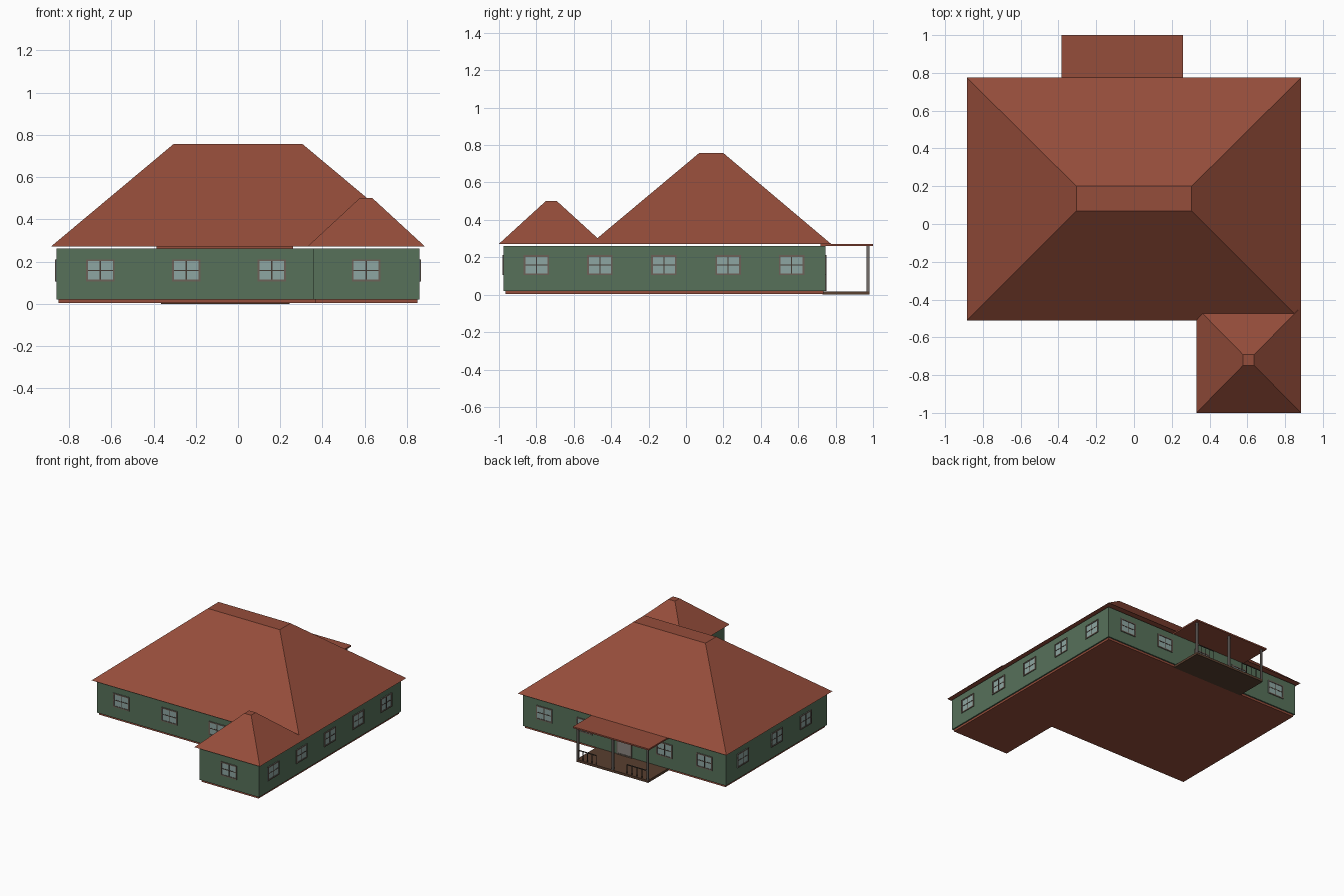
import bpy, bmesh, math
from mathutils import Vector

if "Cube" in bpy.data.objects:
    bpy.data.objects.remove(bpy.data.objects["Cube"])


def mat(name, rgb):
    m = bpy.data.materials.new(name)
    m.diffuse_color = (*rgb, 1)
    m.use_nodes = True
    m.node_tree.nodes["Principled BSDF"].inputs["Base Color"].default_value = m.diffuse_color
    return m


ROOF = mat("red roof", (0.30, 0.074, 0.043))
WALL = mat("green wall", (0.095, 0.165, 0.102))
GLASS = mat("pale glass", (0.27, 0.38, 0.36))
FRAME = mat("taupe frame", (0.15, 0.12, 0.095))
BAR = mat("dark bar", (0.06, 0.045, 0.035))
DECK = mat("brown deck", (0.10, 0.05, 0.028))
POST = mat("grey post", (0.17, 0.15, 0.14))
DOOR = mat("grey door", (0.26, 0.24, 0.22))


def finish(bm, name, mats):
    bmesh.ops.recalc_face_normals(bm, faces=bm.faces)
    me = bpy.data.meshes.new(name)
    bm.to_mesh(me)
    bm.free()
    for m in mats:
        me.materials.append(m)
    ob = bpy.data.objects.new(name, me)
    bpy.context.collection.objects.link(ob)
    return ob


def add_box(bm, x0, x1, y0, y1, z0, z1, mi=0):
    vs = bmesh.ops.create_cube(bm, size=1)["verts"]
    for v in vs:
        v.co = Vector((x0 if v.co.x < 0 else x1, y0 if v.co.y < 0 else y1, z0 if v.co.z < 0 else z1))
    for f in {f for v in vs for f in v.link_faces}:
        f.material_index = mi


def box(name, m, *dims):
    bm = bmesh.new()
    add_box(bm, *dims)
    return finish(bm, name, [m])


def l_prism(name, m, inset, z0, z1):
    """Prism on the L-shaped house plan."""
    i = inset
    pts = [(-0.86 + i, -0.48 + i), (0.355 + i, -0.48 + i), (0.355 + i, -0.975 + i),
           (0.86 - i, -0.975 + i), (0.86 - i, 0.745 - i), (-0.86 + i, 0.745 - i)]
    bm = bmesh.new()
    f = bm.faces.new([bm.verts.new((x, y, z0)) for x, y in pts])
    r = bmesh.ops.extrude_face_region(bm, geom=[f])
    for v in r["geom"]:
        if isinstance(v, bmesh.types.BMVert):
            v.co.z = z1
    return finish(bm, name, [m])


def hip_roof(name, base, top, z0, z1):
    """Hipped roof with a small flat top; base and top are (x0, x1, y0, y1)."""
    bm = bmesh.new()
    add_box(bm, *base, z0, z1)
    for v in bm.verts:
        if v.co.z > (z0 + z1) / 2:
            v.co.x = top[0] if v.co.x < (base[0] + base[1]) / 2 else top[1]
            v.co.y = top[2] if v.co.y < (base[2] + base[3]) / 2 else top[3]
    return finish(bm, name, [ROOF])


def opening(name, loc, angle, w, z0, z1, pane, bars):
    """Framed window or door built facing -y, then turned to its wall."""
    bm = bmesh.new()
    h, t = w / 2, 0.009
    add_box(bm, -h, h, -0.002, 0.002, z0, z1, 0)
    for s in (-1, 1):
        a, b = sorted((s * h, s * (h - t)))
        add_box(bm, a, b, -0.006, 0.002, z0, z1, 1)
    for a in (z0, z1 - t):
        add_box(bm, -h + t, h - t, -0.006, 0.002, a, a + t, 1)
    if bars:
        zm = (z0 + z1) / 2
        add_box(bm, -0.003, 0.003, -0.004, 0.002, z0 + t, z1 - t, 2)
        add_box(bm, -h + t, h - t, -0.0035, 0.002, zm - 0.003, zm + 0.003, 2)
    ob = finish(bm, name, [pane, FRAME, BAR])
    ob.location = loc
    ob.rotation_euler.z = math.radians(angle)


# House body
l_prism("foundation", ROOF, 0.01, 0.004, 0.02)
l_prism("walls", WALL, 0.0, 0.02, 0.261)

# Roofs
hip_roof("main_roof", (-0.885, 0.885, -0.51, 0.775), (-0.305, 0.305, 0.07, 0.20), 0.272, 0.757)
hip_roof("wing_roof", (0.33, 0.885, -1.0, -0.44), (0.578, 0.635, -0.748, -0.692), 0.272, 0.502)

# Windows: (wall name, angle, list of positions)
spots = [("front", 0, [(x, -0.48) for x in (-0.652, -0.245, 0.16)] + [(0.607, -0.975)]),
         ("right", 90, [(0.86, y) for y in (-0.80, -0.46, -0.118, 0.225, 0.565)]),
         ("back", 180, [(x, 0.745) for x in (-0.68, -0.34, 0.34, 0.68)]),
         ("left", -90, [(-0.86, y) for y in (-0.22, 0.13, 0.54)])]
for side, angle, places in spots:
    for k, (x, y) in enumerate(places):
        opening(f"{side}_window_{k + 1}", (x, y, 0), angle, 0.136, 0.105, 0.211, GLASS, True)

# Back door
opening("back_door", (0.0, 0.745, 0), 180, 0.13, 0.02, 0.21, DOOR, False)

# Porch
box("porch_floor", DECK, -0.365, 0.243, 0.73, 0.98, 0.0, 0.018)
box("porch_roof", ROOF, -0.385, 0.26, 0.72, 1.0, 0.261, 0.272)
for k, x in enumerate((-0.357, -0.061, 0.235)):
    box(f"porch_post_{k + 1}", POST, x - 0.007, x + 0.007, 0.966, 0.98, 0.018, 0.261)

# Porch railings either side of the entry
for k, (x0, x1) in enumerate(((-0.35, -0.18), (0.08, 0.228))):
    bm = bmesh.new()
    add_box(bm, x0, x1, 0.970, 0.976, 0.085, 0.091)
    for j in range(5):
        x = x0 + (x1 - x0) * j / 4
        add_box(bm, x - 0.002, x + 0.002, 0.971, 0.975, 0.018, 0.086)
    finish(bm, f"porch_railing_{k + 1}", [BAR])
